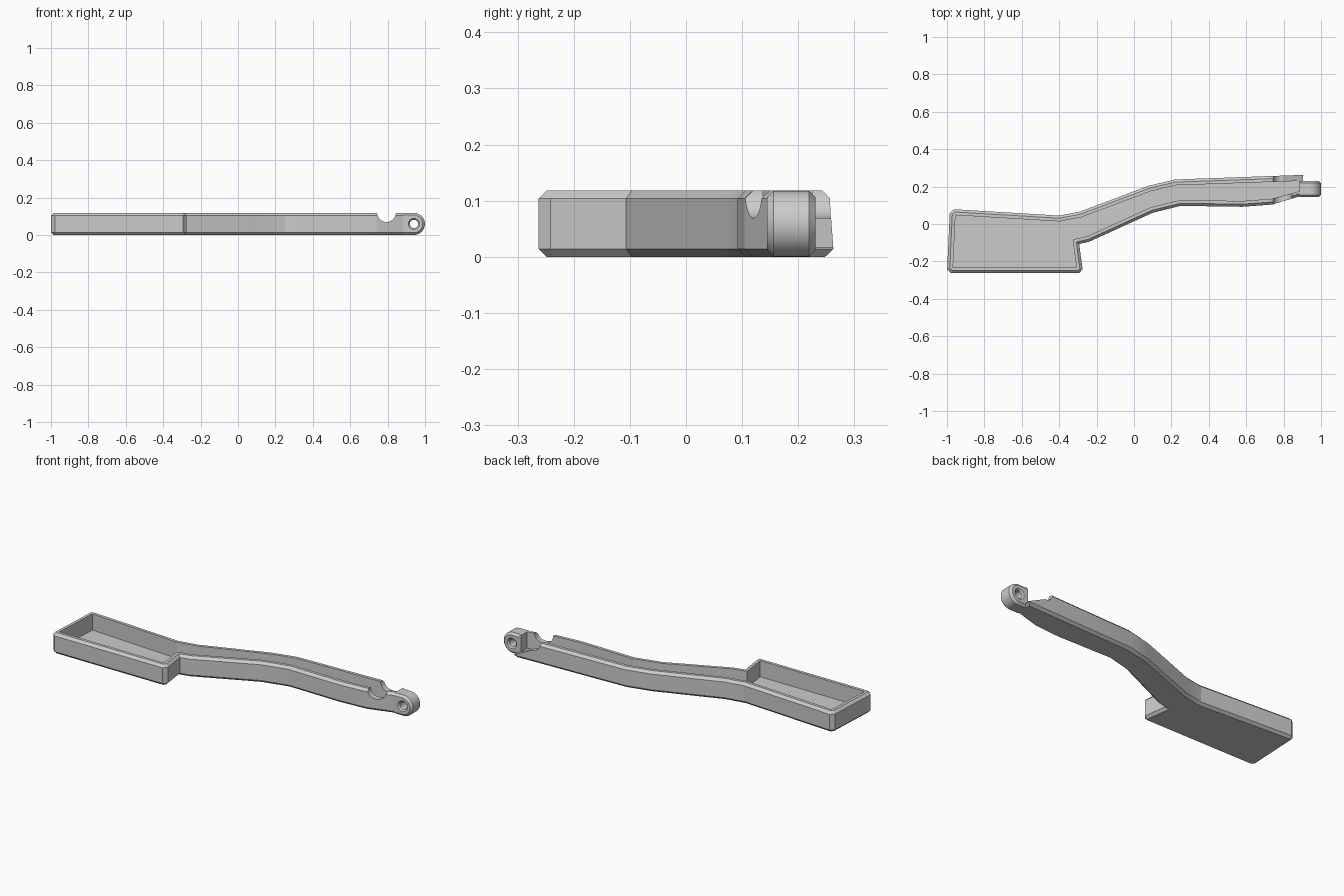
import bpy, bmesh, math
from mathutils import Vector

if "Cube" in bpy.data.objects:
    bpy.data.objects.remove(bpy.data.objects["Cube"])

H = 0.118          # overall height
CH = 0.014         # edge chamfer
WALL = 0.031
FLOOR = 0.025


def inset(pts, d):
    """Mitred inward offset of a counter-clockwise outline."""
    out = []
    for i, p in enumerate(pts):
        e1 = (p - pts[i - 1]).normalized()
        e2 = (pts[(i + 1) % len(pts)] - p).normalized()
        n1, n2 = Vector((-e1.y, e1.x)), Vector((-e2.y, e2.x))
        out.append(p + (n1 + n2) * d / (1 + n1.dot(n2)))
    return out


def clip_corners(pts, corners, c):
    """Replace the given corners by two points, each c away from the corner."""
    out = []
    for i, p in enumerate(pts):
        if i in corners:
            for q in (pts[i - 1], pts[(i + 1) % len(pts)]):
                out.append(p + (q - p).normalized() * c)
        else:
            out.append(p)
    return out


def loft(name, rings):
    """Closed solid through a list of equal-length rings."""
    bm = bmesh.new()
    loops = [[bm.verts.new(c) for c in r] for r in rings]
    for a, b in zip(loops, loops[1:]):
        for i in range(len(a)):
            j = (i + 1) % len(a)
            bm.faces.new((a[i], a[j], b[j], b[i]))
    bm.faces.new(loops[0][::-1])
    bm.faces.new(loops[-1])
    bmesh.ops.recalc_face_normals(bm, faces=bm.faces)
    me = bpy.data.meshes.new(name)
    bm.to_mesh(me)
    bm.free()
    ob = bpy.data.objects.new(name, me)
    bpy.context.collection.objects.link(ob)
    return ob


def circle(cx, cz, r, n=48):
    return [(cx + r * math.cos(2 * math.pi * i / n), cz + r * math.sin(2 * math.pi * i / n)) for i in range(n)]


def at_y(profile, y):
    return [(x, y, z) for x, z in profile]


def boolean(target, tool, op):
    m = target.modifiers.new(tool.name, 'BOOLEAN')
    m.operation, m.object, m.solver = op, tool, 'EXACT'
    bpy.context.view_layer.objects.active = target
    bpy.ops.object.modifier_apply(modifier=m.name)
    bpy.data.objects.remove(tool)


# Tray and curved arm outline, counter-clockwise from the lower left
outline = [Vector(p) for p in (
    (-1.0, -0.2625), (-0.272, -0.2625), (-0.293, -0.107), (-0.24, -0.095),
    (0.10, 0.06), (0.25, 0.097), (0.58, 0.092), (0.74, 0.104),
    (0.90, 0.152), (0.905, 0.2625), (0.22, 0.238), (0.08, 0.205),
    (-0.29, 0.066), (-0.40, 0.045), (-0.984, 0.08))]
levels = [(CH, 0), (0, CH), (0, H - CH), (CH, H)]
outer = clip_corners(outline, (0, 1, 14), 0.021)
body = loft("tray_arm", [[(p.x, p.y, z) for p in inset(outer, d)] for d, z in levels])

# Hollow interior, reaching a little further into the hinge end
inner = [(p.x + (0.015 if p.x > 0.8 else 0), p.y) for p in inset(outline, WALL)]
boolean(body, loft("cavity_cutter", [[(x, y, z) for x, y in inner] for z in (FLOOR, H + 0.05)]), 'DIFFERENCE')

# Round notch across both side walls
boolean(body, loft("notch_cutter", [at_y(circle(0.794, 0.119, 0.05), y) for y in (0.0, 0.4)]), 'DIFFERENCE')

# Sloped cut that lowers the rear wall beside the hinge
wedge = [(0.79, 0.072), (0.93, 0.004), (0.93, 0.15), (0.79, 0.15)]
boolean(body, loft("rear_wall_cutter", [at_y(wedge, y) for y in (0.225, 0.35)]), 'DIFFERENCE')

# Rounded hinge lug with chamfered rims
CX, CZ, R = 0.9405, 0.059, 0.059


def lug_profile(r):
    arc = [(CX + r * math.cos(a), CZ + r * math.sin(a))
           for a in (math.pi * (i / 24 - 0.5) for i in range(25))]
    return arc + [(0.884, CZ + r), (0.884, CZ - r)]


lug = loft("hinge_lug", [at_y(lug_profile(r), y) for r, y in
                         ((R - 0.012, 0.144), (R, 0.156), (R, 0.219), (R - 0.012, 0.231))])
boolean(body, lug, 'UNION')

# Countersunk pin hole
hole = loft("pin_hole_cutter", [at_y(circle(CX, CZ, r, 32), y) for r, y in
                                ((0.042, 0.132), (0.022, 0.152), (0.022, 0.223), (0.042, 0.243))])
boolean(body, hole, 'DIFFERENCE')

bpy.ops.object.select_all(action='DESELECT')
body.select_set(True)
bpy.context.view_layer.objects.active = body
bpy.ops.object.shade_smooth_by_angle(angle=math.radians(12))
